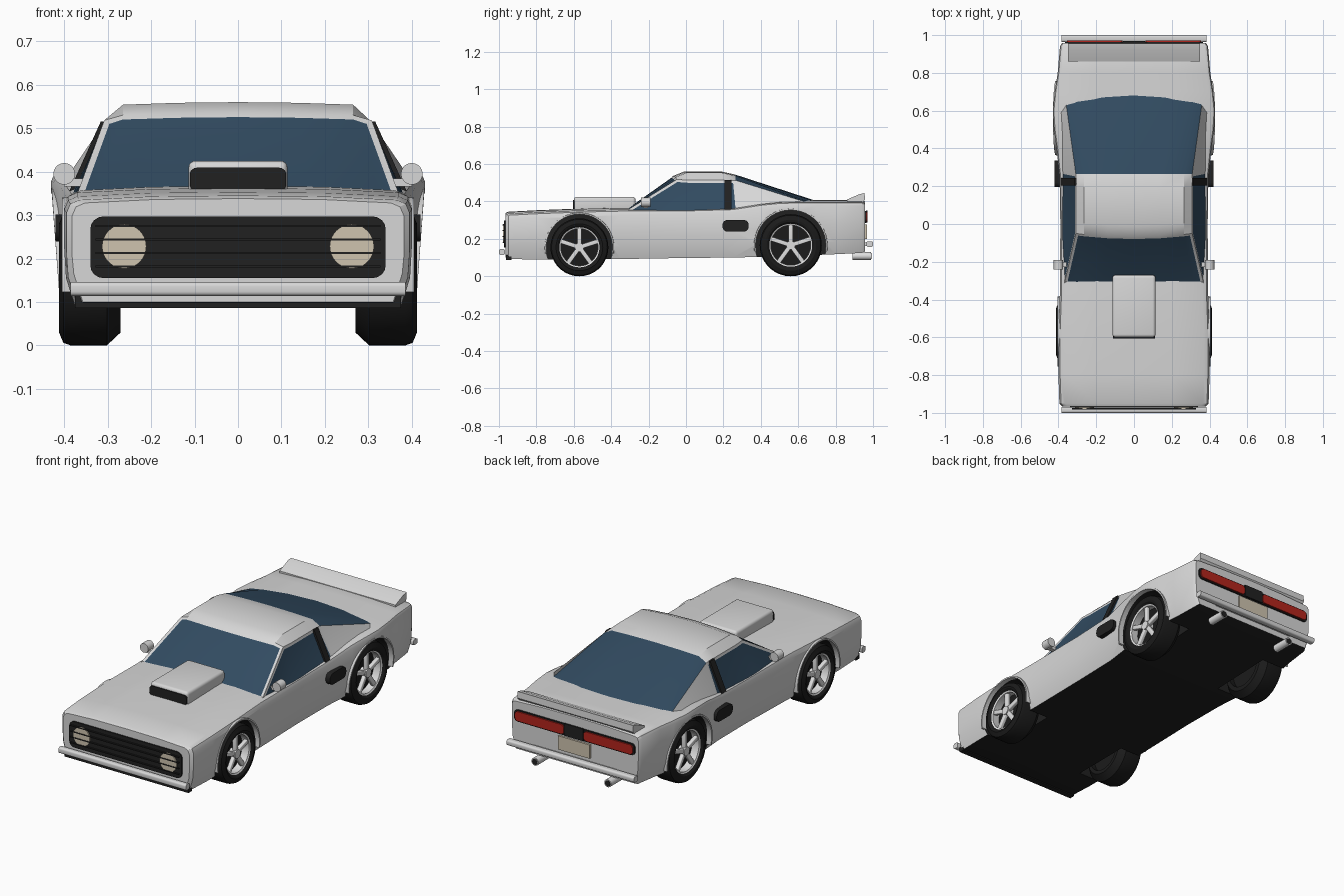
import bpy, bmesh, math
from mathutils import Matrix, Vector

if "Cube" in bpy.data.objects:
    bpy.data.objects.remove(bpy.data.objects["Cube"])

def material(name, rgb):
    m = bpy.data.materials.new(name)
    m.use_nodes = True
    m.diffuse_color = (*rgb, 1)
    bsdf = next(n for n in m.node_tree.nodes if n.type == 'BSDF_PRINCIPLED')
    bsdf.inputs["Base Color"].default_value = (*rgb, 1)
    return m

white = material("white_paint", (0.68, 0.68, 0.68))
black = material("black_trim", (0.015, 0.015, 0.015))
rubber = material("tyre_rubber", (0.011, 0.011, 0.011))
glass = material("blue_glass", (0.031, 0.07, 0.118))
silver = material("silver_metal", (0.74, 0.74, 0.74))
red = material("red_lens", (0.45, 0.018, 0.012))
cream = material("cream_lamp", (0.62, 0.55, 0.43))
parts = []

def finish(bm, name, *mats):
    bmesh.ops.recalc_face_normals(bm, faces=bm.faces[:])
    me = bpy.data.meshes.new(name)
    bm.to_mesh(me)
    bm.free()
    for m in mats:
        me.materials.append(m)
    ob = bpy.data.objects.new(name, me)
    bpy.context.collection.objects.link(ob)
    parts.append(ob)
    return ob

def box(name, centre, size, mat, bevel=0, axis=None):
    """Box; bevels all edges, or only those parallel to axis."""
    bm = bmesh.new()
    bmesh.ops.create_cube(bm, size=1)
    bmesh.ops.scale(bm, vec=size, verts=bm.verts)
    if bevel:
        edges = [e for e in bm.edges if axis is None
                 or abs((e.verts[0].co - e.verts[1].co).normalized()[axis]) > 0.9]
        bmesh.ops.bevel(bm, geom=edges, offset=bevel, segments=4, profile=0.5, affect='EDGES')
    bmesh.ops.translate(bm, vec=centre, verts=bm.verts)
    return finish(bm, name, mat)

def cylinder(name, centre, r, depth, axis, mat, sides=32):
    bm = bmesh.new()
    bmesh.ops.create_cone(bm, cap_ends=True, segments=sides, radius1=r, radius2=r, depth=depth)
    rot = Vector((0, 0, 1)).rotation_difference(Vector(axis)).to_matrix().to_4x4()
    bmesh.ops.transform(bm, matrix=Matrix.Translation(centre) @ rot, verts=bm.verts)
    return finish(bm, name, mat)

def loft(name, rings, *mats):
    bm = bmesh.new()
    rows = [[bm.verts.new(p) for p in ring] for ring in rings]
    n = len(rows[0])
    for a, b in zip(rows, rows[1:]):
        for i in range(n):
            bm.faces.new((a[i], a[(i + 1) % n], b[(i + 1) % n], b[i]))
    bm.faces.new(rows[0])
    bm.faces.new(rows[-1])
    return finish(bm, name, *mats)

def lathe(name, profile, centre, side, mat):
    """Spin (radius, x) points round the wheel axle."""
    bm = bmesh.new()
    vs = [bm.verts.new((x * side, 0, r)) for r, x in profile]
    es = [bm.edges.new(p) for p in zip(vs, vs[1:])]
    bmesh.ops.spin(bm, geom=vs + es, cent=(0, 0, 0), axis=(1, 0, 0), angle=math.tau, steps=36)
    bmesh.ops.remove_doubles(bm, verts=bm.verts[:], dist=0.0005)
    bmesh.ops.translate(bm, vec=centre, verts=bm.verts)
    return finish(bm, name, mat)

# Body shell: y, half width, bottom, top, corner radius
def section(y, w, zb, zt, r):
    half = [(w - 0.025, zb), (w - 0.004, zb + 0.065), (w, zt - 0.12), (w, zt - r),
            (w - r * 0.3, zt - r * 0.3), (w - r, zt), (w * 0.5, zt + 0.008)]
    return ([(0, y, zb)] + [(x, y, z) for x, z in half] + [(0, y, zt + 0.01)]
            + [(-x, y, z) for x, z in reversed(half)])

stations = [(-0.965, 0.382, 0.1, 0.328, 0.03), (-0.95, 0.395, 0.092, 0.335, 0.03),
            (-0.8, 0.4, 0.09, 0.343, 0.03), (-0.57, 0.4, 0.09, 0.352, 0.03),
            (-0.35, 0.392, 0.092, 0.357, 0.03), (0, 0.39, 0.098, 0.355, 0.02),
            (0.25, 0.394, 0.1, 0.362, 0.02), (0.4, 0.41, 0.104, 0.385, 0.02),
            (0.5, 0.424, 0.107, 0.395, 0.02), (0.6, 0.43, 0.11, 0.398, 0.02),
            (0.7, 0.42, 0.114, 0.398, 0.02), (0.8, 0.404, 0.118, 0.398, 0.02),
            (0.94, 0.392, 0.125, 0.398, 0.02), (0.957, 0.382, 0.132, 0.39, 0.02)]
body = loft("body_shell", [section(*s) for s in stations], white, black)
for f in body.data.polygons:
    if f.normal.z < -0.8:
        f.material_index = 1

# Wheel arches cut into the body
axles = {"front": (-0.57, 0.155), "rear": (0.56, 0.166)}
for y, r in axles.values():
    for side in (-1, 1):
        cut = cylinder("arch_cutter", (side * 0.4, y, r), r + 0.024, 0.3, (1, 0, 0), white, 48)
        parts.remove(cut)
        cut.data.materials.append(black)
        for f in cut.data.polygons:
            f.material_index = 1
        cut.hide_render = True
        mod = body.modifiers.new("arch", 'BOOLEAN')
        mod.operation, mod.solver, mod.object = 'DIFFERENCE', 'EXACT', cut
        bpy.context.view_layer.objects.active = body
        bpy.ops.object.modifier_apply(modifier=mod.name)
        bpy.data.objects.remove(cut)

# Cabin: y, z, half width, edge drop, bow
cabin_rows = [(-0.33, 0.352, 0.372, 0, 0), (-0.07, 0.536, 0.308, 0.01, 0.02),
              (-0.01, 0.56, 0.308, 0.038, 0.02), (0.19, 0.56, 0.308, 0.038, 0),
              (0.265, 0.543, 0.308, 0.022, 0), (0.705, 0.4, 0.362, 0, -0.05)]
columns = (-1, -0.86, -0.45, 0, 0.45, 0.86, 1)
bm = bmesh.new()
grid = [[bm.verts.new((t * w, y + bow * t * t,
                       z - 0.008 * t * t - (drop if abs(t) == 1 else 0))) for t in columns]
        for y, z, w, drop, bow in cabin_rows]
bands = [[bm.faces.new((a[i], a[i + 1], b[i + 1], b[i])) for i in range(len(columns) - 1)]
         for a, b in zip(grid, grid[1:])]
windows = [bands[0]]
for col, side in ((0, -1), (-1, 1)):
    edge = [row[col] for row in grid]
    e1, e2, e3 = [bm.verts.new((side * x, y, z)) for x, y, z in
                  ((0.382, -0.07, 0.35), (0.384, 0.28, 0.352), (0.395, 0.63, 0.385))]
    windows.append([bm.faces.new((edge[0], edge[1], e1)), bm.faces.new(edge[1:5] + [e2, e1])])
    bm.faces.new((edge[4], edge[5], e3, e2))
bmesh.ops.recalc_face_normals(bm, faces=bm.faces[:])
for f in bands[-1]:
    f.material_index = 1
for pane in windows:
    bmesh.ops.inset_region(bm, faces=pane, thickness=0.014, depth=-0.003, use_even_offset=True)
    for f in pane:
        f.material_index = 1
finish(bm, "cabin", white, glass)

# Parts on both sides
for side, tag in ((1, "left"), (-1, "right")):
    pillar = [(0.372, 0.356), (0.388, 0.356), (0.316, 0.515), (0.3, 0.515)]
    loft(tag + "_door_pillar", [[(side * x, y, z) for x, z in pillar] for y in (0.205, 0.243)], black)
    box(tag + "_side_vent", (side * 0.405, 0.265, 0.27), (0.03, 0.14, 0.062), black, 0.026, 0)
    cylinder(tag + "_mirror", (side * 0.4, -0.215, 0.395), 0.025, 0.05, (0, 1, 0), white, 20)
    box(tag + "_mirror_stalk", (side * 0.375, -0.215, 0.375), (0.05, 0.025, 0.018), white)
    cylinder(tag + "_headlamp", (side * 0.262, -0.974, 0.228), 0.051, 0.01, (0, 1, 0), cream)
    box(tag + "_tail_lamp", (side * 0.208, 0.967, 0.317), (0.296, 0.008, 0.052), red, 0.018, 1)
    cylinder(tag + "_exhaust", (side * 0.22, 0.94, 0.108), 0.021, 0.1, (0, 1, 0), silver, 20)
    cylinder(tag + "_exhaust_bore", (side * 0.22, 0.99, 0.108), 0.016, 0.003, (0, 1, 0), black, 20)

    # Wheels and arch lips
    for end, (y, r) in axles.items():
        name = f"{end}_{tag}_"
        centre = (0, y, r)
        rim = r * 0.68
        lathe(name + "tyre", [(0, 0.35), (rim, 0.35), (rim, 0.398), (rim + 0.012, 0.41),
                              (r - 0.03, 0.412), (r - 0.006, 0.402), (r, 0.385), (r, 0.302),
                              (r - 0.03, 0.27), (rim, 0.27), (rim, 0.3), (0, 0.3)],
              centre, side, rubber)
        lathe(name + "rim", [(rim - 0.002, 0.352), (rim - 0.006, 0.396), (rim + 0.002, 0.4)],
              centre, side, silver)
        cylinder(name + "hub", (side * 0.378, y, r), 0.024, 0.04, (1, 0, 0), silver, 20)
        for k in range(5):
            spoke = box(name + "spoke", (0, 0, rim / 2), (0.022, 0.024, rim), silver, 0.005)
            spoke.data.transform(Matrix.Translation((side * 0.382, y, r))
                                 @ Matrix.Rotation(k * math.tau / 5, 4, 'X'))
        rings = []
        for k in range(25):
            a = math.radians(-10 + k * 200 / 24)
            half_w = 0.398 if end == "front" else 0.408 + 0.014 * math.sin(a)
            rings.append([(side * (half_w + dx), y + (r + d) * math.cos(a), r + (r + d) * math.sin(a))
                          for dx, d in ((-0.02, 0.022), (0.007, 0.022), (0.007, 0.03), (-0.02, 0.032))])
        loft(name + "arch_lip", rings, white)

# Nose
box("grille", (0, -0.967, 0.226), (0.68, 0.01, 0.142), black, 0.03, 1)
for z in (0.182, 0.213, 0.244, 0.275):
    box("grille_slat", (0, -0.978, z), (0.655, 0.008, 0.005), black)
box("front_bumper", (0, -0.984, 0.13), (0.77, 0.032, 0.032), white, 0.01, 0)
box("front_valance", (0, -0.948, 0.1), (0.75, 0.03, 0.028), black)

# Bonnet scoop
box("bonnet_scoop", (0, -0.435, 0.385), (0.228, 0.33, 0.08), white, 0.016)
box("scoop_intake", (0, -0.6, 0.382), (0.222, 0.01, 0.054), black, 0.016, 1)

# Tail
box("tail_panel", (0, 0.96, 0.317), (0.73, 0.008, 0.064), black, 0.022, 1)
box("tail_centre", (0, 0.966, 0.32), (0.115, 0.008, 0.066), black)
box("number_plate", (0, 0.962, 0.238), (0.19, 0.012, 0.075), cream)
box("rear_bumper", (0, 0.982, 0.172), (0.77, 0.036, 0.03), white, 0.01, 0)
box("bumper_mount", (0, 0.962, 0.172), (0.5, 0.03, 0.018), white)
wing = [(0.86, 0.395), (0.86, 0.41), (0.925, 0.438), (0.955, 0.445), (0.957, 0.41), (0.945, 0.395)]
loft("rear_spoiler", [[(x, y, z) for y, z in wing] for x in (-0.35, 0.35)], white)

# Shading
bpy.context.view_layer.update()
for ob in parts:
    ob.select_set(True)
bpy.context.view_layer.objects.active = body
bpy.ops.object.shade_smooth_by_angle(angle=math.radians(30))
